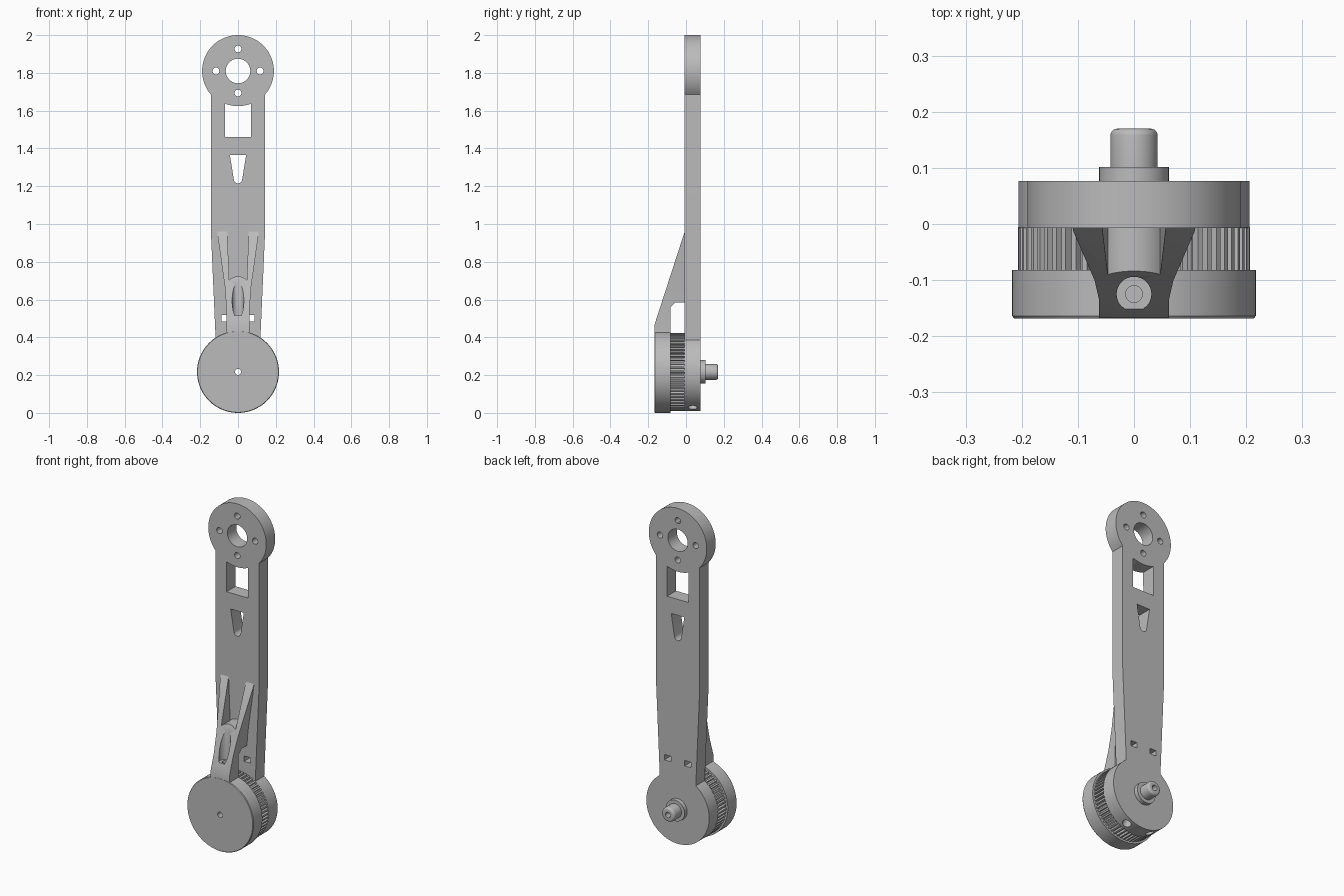
import bpy, bmesh
from math import sin, cos, pi, radians
from mathutils import Matrix, Vector

cube = bpy.data.objects.get("Cube")
if cube:
    bpy.data.objects.remove(cube, do_unlink=True)

grey = bpy.data.materials.new("plain_grey")
grey.use_nodes = True
COLOUR = (0.5, 0.5, 0.5, 1)
grey.diffuse_color = COLOUR
grey.node_tree.nodes["Principled BSDF"].inputs["Base Color"].default_value = COLOUR

HUB_Z, EYE_Z = 0.217, 1.81      # heights of the two axes
BACK, FACE, RIM, FRONT = 0.077, -0.007, -0.082, -0.168   # layers along y
BORE = 0.016


def finish(name, bm):
    bmesh.ops.recalc_face_normals(bm, faces=bm.faces)
    mesh = bpy.data.meshes.new(name)
    bm.to_mesh(mesh)
    bm.free()
    mesh.materials.append(grey)
    obj = bpy.data.objects.new(name, mesh)
    bpy.context.collection.objects.link(obj)
    return obj


def prism(name, pts, axis, a, b):
    """Extrude a 2D outline along one axis from a to b."""
    place = {"x": lambda u, v, w: (w, u, v),
             "y": lambda u, v, w: (u, w, v),
             "z": lambda u, v, w: (u, v, w)}[axis]
    bm = bmesh.new()
    low = [bm.verts.new(place(u, v, a)) for u, v in pts]
    high = [bm.verts.new(place(u, v, b)) for u, v in pts]
    bm.faces.new(low)
    bm.faces.new(high)
    for i in range(len(pts)):
        j = (i + 1) % len(pts)
        bm.faces.new((low[i], low[j], high[j], high[i]))
    return finish(name, bm)


def arc(u, v, r, start, end, steps):
    angles = [radians(start + (end - start) * i / steps) for i in range(steps + 1)]
    return [(u + r * cos(t), v + r * sin(t)) for t in angles]


def circle(u, v, r, steps=32):
    return arc(u, v, r, 0, 360, steps)[:-1]


def mirrored(right):
    """Close an outline from its right half, listed top to bottom."""
    return right + [(-u, v) for u, v in reversed(right)]


def lathe(name, profile, steps=96):
    """Turn a closed (radius, y) section around the hub axis."""
    bm = bmesh.new()
    rings = []
    for i in range(steps):
        t = 2 * pi * i / steps
        rings.append([bm.verts.new((r * cos(t), y, HUB_Z + r * sin(t))) for r, y in profile])
    n = len(profile)
    for i in range(steps):
        p, q = rings[i], rings[(i + 1) % steps]
        for k in range(n):
            m = (k + 1) % n
            bm.faces.new((p[k], p[m], q[m], q[k]))
    return finish(name, bm)


def boolean(obj, cutter, operation="DIFFERENCE"):
    mod = obj.modifiers.new("cut", "BOOLEAN")
    mod.operation, mod.solver, mod.object = operation, "EXACT", cutter
    bpy.context.view_layer.objects.active = obj
    bpy.ops.object.modifier_apply(modifier=mod.name)
    bpy.data.objects.remove(cutter, do_unlink=True)


def cut_through(obj, pts):
    boolean(obj, prism("cutter", pts, "y", -0.4, 0.4))


# Arm plate: eye ring, tapered bar and rear hub in one outline
outline = (arc(0, EYE_Z, 0.19, -41.2, 221.2, 64)
           + [(-0.143, 0.95)]
           + arc(0, HUB_Z, 0.206, 125, 415, 80)
           + [(0.143, 0.95)])
arm = prism("arm_plate", outline, "y", FACE, BACK)

# Eye bore and its four bolt holes
cut_through(arm, circle(0, EYE_Z, 0.065, 48))
for u, v in circle(0, EYE_Z, 0.117, 4):
    cut_through(arm, circle(u, v, 0.018, 20))
# Square window, tapered window, hub bore
cut_through(arm, [(0.07, 1.46), (0.07, 1.46 + 0.17)]
            + arc(0, EYE_Z, 0.186, -68, -112, 12) + [(-0.07, 1.46)])
cut_through(arm, [(-0.043, 1.365)] + arc(0, 1.237, 0.022, 190, 350, 10) + [(0.043, 1.365)])
cut_through(arm, circle(0, HUB_Z, BORE))
# Paired slots above the hub
for s in (-1, 1):
    cut_through(arm, [(s * 0.045, 0.485), (s * 0.087, 0.485),
                      (s * 0.087, 0.517), (s * 0.045, 0.517)])
# Radial set screw holes under the hub
for angle in (-23, 23):
    cutter = prism("cutter", circle(0, 0.035, 0.024, 24), "z", -0.3, -0.15)
    cutter.data.transform(Matrix.Translation((0, 0, HUB_Z))
                          @ Matrix.Rotation(radians(angle), 4, "Y"))
    boolean(arm, cutter)

# Sloping brace from the plate to the front disc
side = [(0.01, 0.982), (FACE, 0.96), (FRONT + 0.0005, 0.465), (FRONT + 0.0005, 0.40),
        (RIM, 0.40), (RIM, 0.56), (-0.055, 0.585), (0.01, 0.585)]
brace = prism("sloping_brace", side, "x", -0.2, 0.2)
shape = mirrored([(0.112, 1.0), (0.108, 0.94), (0.07, 0.67), (0.062, 0.56), (0.062, 0.38)])
boolean(brace, prism("cutter", shape, "y", -0.3, 0.1), "INTERSECT")
# Open valley with an arched floor between the two ribs
valley = [(-0.06, 1.05)] + arc(0, 0.657, 0.066, 135, 45, 12) + [(0.06, 1.05)]
boolean(brace, prism("cutter", valley, "y", -0.3, 0.1))
# Counterbored screw hole
boolean(brace, prism("cutter", circle(0, -0.125, 0.031), "z", 0.515, 0.9))
boolean(brace, prism("cutter", circle(0, -0.125, 0.015, 20), "z", 0.44, 0.6))

# Toothed pulley between the hub and the front disc
TEETH = 60
teeth = []
for i in range(TEETH):
    for step, r in ((0, 0.207), (0.45, 0.207), (0.55, 0.193), (0.9, 0.193)):
        t = 2 * pi * (i + step) / TEETH
        teeth.append((r * cos(t), HUB_Z + r * sin(t)))
pulley = prism("toothed_pulley", teeth, "y", RIM - 0.002, FACE + 0.002)
cut_through(pulley, circle(0, HUB_Z, BORE))

# Front disc
disc = lathe("front_disc", [(BORE, FRONT), (0.214, FRONT), (0.217, FRONT + 0.004),
                            (0.217, RIM), (BORE, RIM)])

# Rear collar and rounded shaft end
END = 0.17
tip = [(0.03 + u, END - 0.012 + v) for u, v in arc(0, 0, 0.012, 0, 90, 5)]
shaft = lathe("rear_shaft", [(BORE, BACK - 0.002), (0.062, BACK - 0.002), (0.062, 0.102),
                             (0.042, 0.102)] + tip + [(BORE, END)], 48)

# Smooth the round surfaces, keep edges crisp
bpy.ops.object.select_all(action="DESELECT")
for part in (arm, brace, disc, shaft):
    part.select_set(True)
    bpy.context.view_layer.objects.active = part
bpy.ops.object.shade_smooth_by_angle(angle=radians(25))
